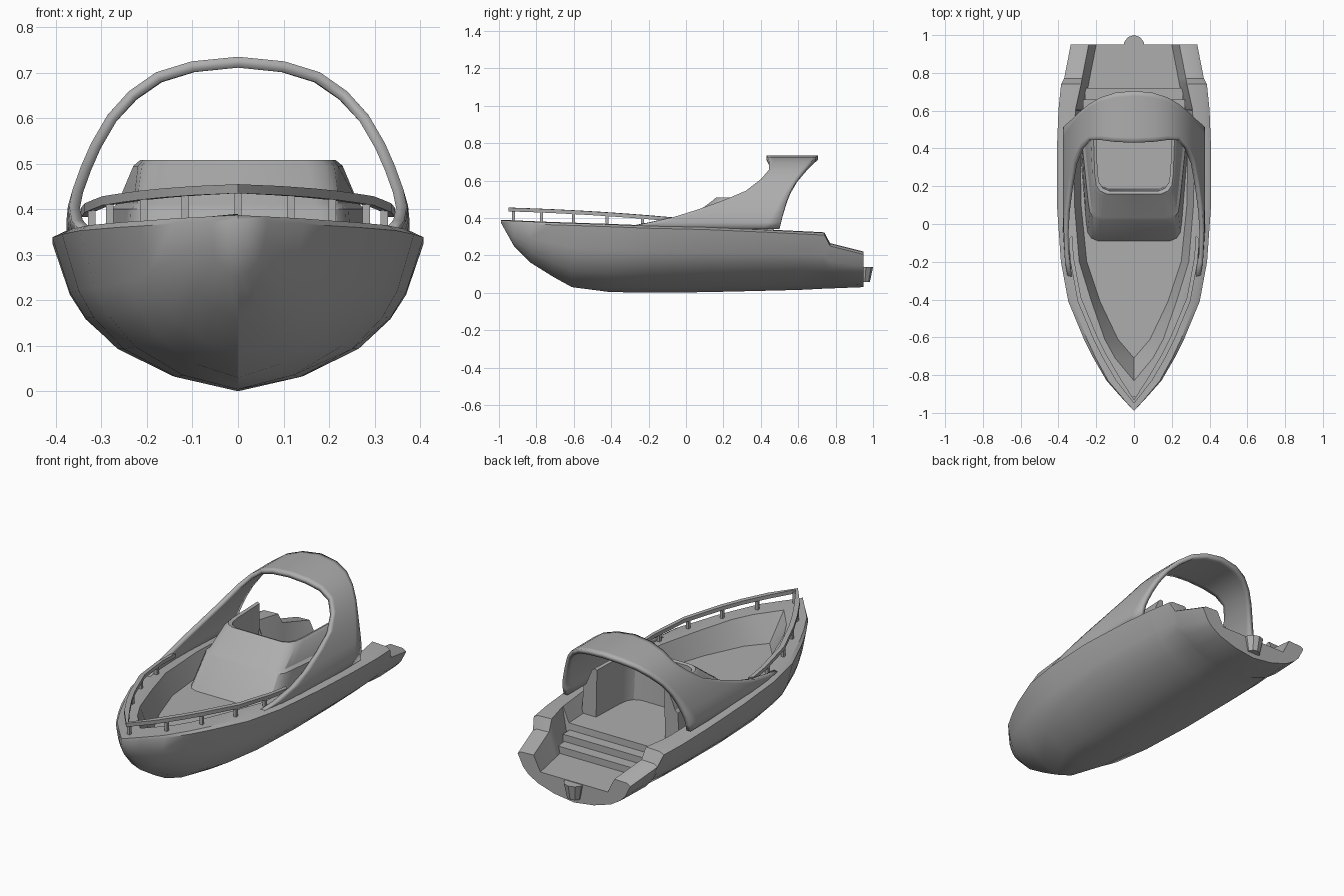
import bpy, bmesh, math

cube = bpy.data.objects.get("Cube")
if cube:
    bpy.data.objects.remove(cube)

grey = bpy.data.materials.new("plain grey")
grey.use_nodes = True
color = (0.42, 0.42, 0.42, 1)
grey.diffuse_color = color
grey.node_tree.nodes["Principled BSDF"].inputs["Base Color"].default_value = color


def finish(name, bm, angle=30):
    """Clean a bmesh, turn it into a shaded object."""
    bmesh.ops.remove_doubles(bm, verts=bm.verts, dist=0.0005)
    bmesh.ops.recalc_face_normals(bm, faces=bm.faces)
    mesh = bpy.data.meshes.new(name)
    bm.to_mesh(mesh)
    bm.free()
    mesh.materials.append(grey)
    obj = bpy.data.objects.new(name, mesh)
    bpy.context.collection.objects.link(obj)
    bpy.ops.object.select_all(action="DESELECT")
    obj.select_set(True)
    bpy.context.view_layer.objects.active = obj
    bpy.ops.object.shade_smooth_by_angle(angle=math.radians(angle))
    return obj


def loft(name, rows, closed=False, caps=False, angle=30):
    """Skin a surface over rows of points."""
    bm = bmesh.new()
    grid = [[bm.verts.new(p) for p in row] for row in rows]
    n = len(rows[0])
    for a, b in zip(grid, grid[1:]):
        for i in range(n if closed else n - 1):
            j = (i + 1) % n
            bm.faces.new((a[i], a[j], b[j], b[i]))
    if caps:
        bm.faces.new(grid[0])
        bm.faces.new(grid[-1])
    return finish(name, bm, angle)


def mirrored(half):
    """Extend a half row (ending at the centre) to the other side."""
    return half + [(-x, y, z) for x, y, z in reversed(half[:-1])]


def box(name, x, y, z, sx, sy, sz):
    bm = bmesh.new()
    bmesh.ops.create_cube(bm, size=1)
    for v in bm.verts:
        v.co = (x + v.co.x * sx, y + v.co.y * sy, z + v.co.z * sz)
    return finish(name, bm)


# Hull stations: y, half width, sheer, keel, inner edge, floor edge, floor height
stations = [
    (-.99, 0, .375, .375, 0, 0, .39),
    (-.92, .065, .372, .25, 0, 0, .387),
    (-.83, .145, .368, .16, 0, 0, .383),
    (-.71, .215, .363, .085, .1, 0, .25),
    (-.61, .265, .36, .03, .155, .085, .25),
    (-.41, .348, .353, .004, .225, .18, .25),
    (-.2, .387, .345, 0, .29, .25, .25),
    (.1, .408, .338, .003, .315, .28, .25),
    (.4, .408, .325, .01, .32, .285, .25),
    (.6, .4, .315, .015, .31, .275, .25),
    (.605, .4, .315, .015, .31, .275, .14),
    (.74, .386, .308, .022, .28, .24, .14),
    (.77, .37, .25, .023, .275, .235, .14),
    (.95, .335, .205, .03, .24, .2, .14),
]
section = [(.35, .09), (.65, .27), (.82, .47), (.905, .64), (1, 1)]


def station_value(y, column):
    for a, b in zip(stations, stations[1:]):
        if y <= b[0]:
            t = (y - a[0]) / (b[0] - a[0])
            return a[column] + t * (b[column] - a[column])
    return stations[-1][column]


# Hull with gunwale, inner walls and floor
rows = []
for y, w, sheer, keel, inner, floor, floor_z in stations:
    side = [(w * u, y, keel + (sheer - keel) * v) for u, v in section]
    deck = [(w * .94, y, sheer + .012), (inner, y, sheer + .015),
            (floor, y, floor_z), (0, y, floor_z)]
    half = side + deck
    rows.append([(0, y, keel)] + mirrored(half))
bm = bmesh.new()
grid = [[bm.verts.new(p) for p in row] for row in rows]
count = len(rows[0])
for a, b in zip(grid, grid[1:]):
    for i in range(count):
        j = (i + 1) % count
        bm.faces.new((a[i], a[j], b[j], b[i]))
bm.faces.new(grid[-1])
finish("hull", bm)

# Steps from the stern well up to the bridge floor
for i in range(2):
    top = .214 - i * .037
    box("step", 0, .63 + i * .06, (top + .13) / 2, .54 - i * .02, .06, top - .13)

# Stern fitting on the transom
bm = bmesh.new()
bmesh.ops.create_cone(bm, cap_ends=True, segments=10, radius1=.038, radius2=.055, depth=.08)
bmesh.ops.translate(bm, verts=bm.verts, vec=(0, .945, .097))
finish("stern_fitting", bm)

# Two-tier windscreen, wrapped round the bridge:
# height, front y, half width at front, half width at back
tiers = [
    (.25, -.09, .245, .29),
    (.4, .02, .235, .28),
    (.412, .035, .222, .265),
    (.495, .145, .212, .23),
    (.508, .16, .2, .215),
    (.503, .175, .185, .2),
    (.25, .185, .19, .205),
]
rows = []
for z, front, w, back in tiers:
    half = [(back, .47, z), (w + .008, front + .1, z), (w, front + .045, z),
            (w - .02, front + .015, z), (w - .055, front, z), (0, front, z)]
    rows.append(mirrored(half))
ends = [[r[0] for r in rows], [r[-1] for r in rows]]
bm = bmesh.new()
grid = [[bm.verts.new(p) for p in row] for row in rows]
for a, b in zip(grid, grid[1:]):
    for i in range(len(a) - 1):
        bm.faces.new((a[i], a[i + 1], b[i + 1], b[i]))
for k in (0, -1):
    bm.faces.new([r[k] for r in grid])
finish("windscreen", bm)

# Arch with swept wings: x, z, front y, back y
arch = [
    (.365, .34, -.38, .5),
    (.365, .375, -.2, .508),
    (.362, .405, -.06, .515),
    (.352, .44, .06, .525),
    (.334, .49, .2, .54),
    (.312, .54, .32, .56),
    (.277, .6, .4, .595),
    (.232, .65, .445, .635),
    (.175, .69, .445, .67),
    (.1, .713, .435, .695),
    (0, .723, .43, .705),
]
columns = []
steps = 10
for k in range(steps + 1):
    half = []
    for x, z, front, back in arch:
        y = front + (back - front) * k / steps
        half.append((x * min(1, station_value(y, 1) / .4), y, z))
    columns.append(mirrored(half))
wing = loft("arch", columns, angle=40)
solid = wing.modifiers.new("thickness", "SOLIDIFY")
solid.thickness = .024
solid.offset = 0


# Bow rail
def rail_x(y):
    return max(0, station_value(y, 1) - .05)


def rail_z(y):
    t = y + .95
    return .455 - .03 * t - .035 * t * t


path = [-.08, -.2, -.3, -.41, -.51, -.61, -.71, -.83, -.95]
outer = mirrored([(rail_x(y), y, rail_z(y)) for y in path])
rings = []
for x, y, z in outer:
    inset = math.copysign(max(0, abs(x) - .018), x)
    yi = y + .02
    rings.append([(x, y, z), (inset, yi, z), (inset, yi, z - .02), (x, y, z - .02)])
loft("bow_rail", rings, closed=True, caps=True)

# Rail posts
for y in (-.93, -.78, -.61, -.43, -.24):
    foot = station_value(y, 2)
    top = rail_z(y) - .01
    x = max(0, rail_x(y) - .008)
    for side in ((1, -1) if x > .02 else (1,)):
        box("rail_post", side * x, y + .008, (foot + top) / 2, .016, .016, top - foot)
